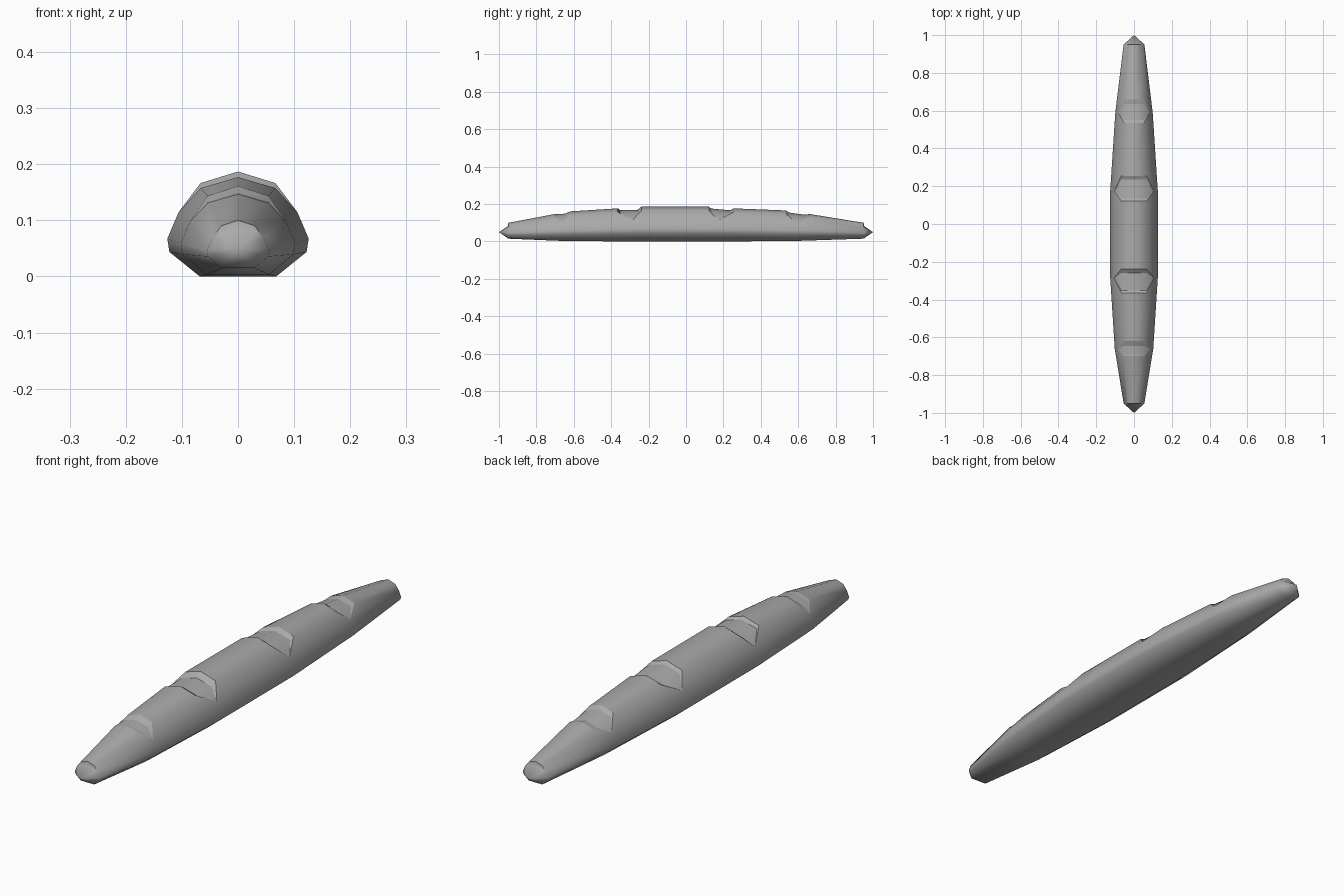
import bpy
import bmesh

cube = bpy.data.objects.get("Cube")
if cube:
    bpy.data.objects.remove(cube, do_unlink=True)

# Half cross-section from crown to base: (share of half width, share of height)
HALF = [(0, 1), (.53, .89), (.84, .63), (1, .37), (.97, .24), (.54, 0)]
SECTION = HALF + [(-x, z) for x, z in reversed(HALF[1:])]
CROWN = (0, 1, len(SECTION) - 1)
RIM = CROWN + (2, len(SECTION) - 2)

# Scores: side y, half width, base z, then crown (y, z) down the first lip,
# along the cut floor and up the second lip
SCORES = [
    (-.66, .102, .003, [(-.70, .147), (-.69, .146), (-.645, .149), (-.62, .161)]),
    (-.285, .126, 0, [(-.365, .177), (-.352, .168), (-.26, .169), (-.237, .187)]),
    (.175, .126, 0, [(.122, .186), (.135, .176), (.235, .167), (.255, .177)]),
    (.59, .099, .003, [(.535, .166), (.55, .155), (.635, .143), (.66, .147)]),
]

bm = bmesh.new()
rings = []


def add_ring(y, width, base, crown_y, crown_z, full_z=None):
    """One ring whose crown may sit at another y and z than its sides."""
    full_z = full_z or crown_z
    ring = []
    for i, (sx, sz) in enumerate(SECTION):
        top = crown_z if i in CROWN else full_z
        ring.append(bm.verts.new((sx * width, crown_y if i in CROWN else y,
                                  base + sz * (top - base))))
    rings.append(ring)
    return ring


def add_end(sign):
    """Rounded end with a small lip of crust above it."""
    lip = [(.95, .100), (.952, .083)]
    for y, z in (reversed(lip) if sign < 0 else lip):
        add_ring(sign * .95, .055, .015, sign * y, z, .1)


# Loaf body: end, scored rings, end
add_end(-1)
rim_rings = []
for y, width, base, crown in SCORES:
    full = (crown[0][1] + crown[3][1]) / 2
    added = [add_ring(y, width, base, cy, cz, full) for cy, cz in crown]
    rim_rings += added
add_end(1)

n = len(SECTION)
for a, b in zip(rings, rings[1:]):
    for i in range(n):
        j = (i + 1) % n
        bm.faces.new((a[i], b[i], b[j], a[j]))

# Pointed tips
for sign, ring in ((-1, rings[0]), (1, rings[-1])):
    tip = bm.verts.new((0, sign, .05))
    for i in range(n):
        bm.faces.new((ring[i], ring[(i + 1) % n], tip))

# Keep the rims of the scores crisp
for ring in rim_rings:
    rim = {ring[i] for i in RIM}
    for v in rim:
        for e in v.link_edges:
            if e.other_vert(v) in rim:
                e.smooth = False

bmesh.ops.remove_doubles(bm, verts=bm.verts, dist=.0005)
bmesh.ops.recalc_face_normals(bm, faces=bm.faces)
mesh = bpy.data.meshes.new("bread_loaf")
bm.to_mesh(mesh)
bm.free()

loaf = bpy.data.objects.new("bread_loaf", mesh)
bpy.context.collection.objects.link(loaf)

# Plain grey crust
crust = bpy.data.materials.new("crust_grey")
crust.use_nodes = True
colour = (.4, .4, .4, 1)
crust.diffuse_color = colour
crust.node_tree.nodes["Principled BSDF"].inputs["Base Color"].default_value = colour
mesh.materials.append(crust)

bpy.ops.object.select_all(action='DESELECT')
loaf.select_set(True)
bpy.context.view_layer.objects.active = loaf
bpy.ops.object.shade_smooth_by_angle(angle=.9)
